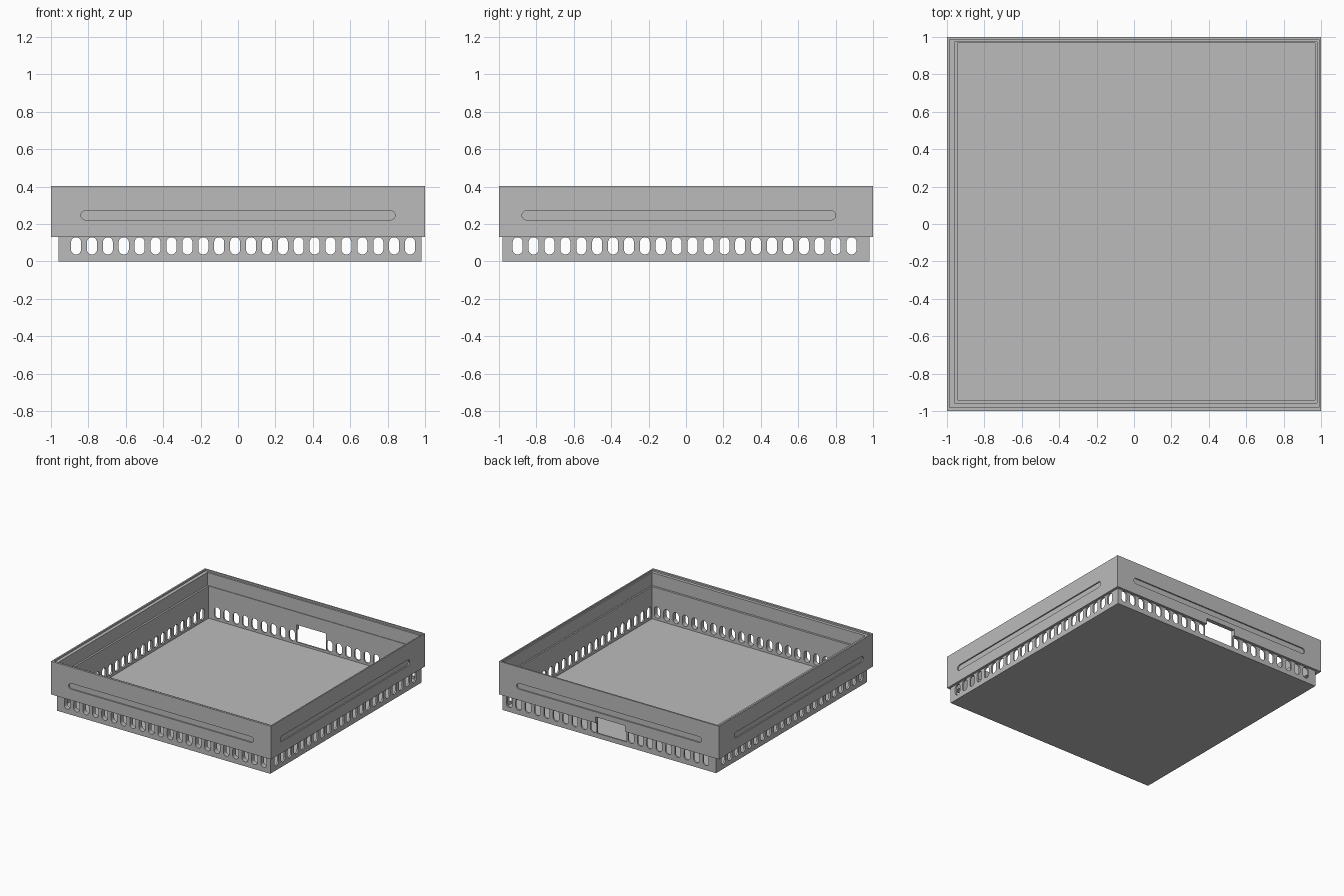
import bpy, bmesh, math
from mathutils import Vector

old = bpy.data.objects.get("Cube")
if old:
    bpy.data.objects.remove(old, do_unlink=True)

grey = bpy.data.materials.new("plain grey")
grey.use_nodes = True
grey.diffuse_color = (0.5, 0.5, 0.5, 1)
grey.node_tree.nodes["Principled BSDF"].inputs["Base Color"].default_value = (0.5, 0.5, 0.5, 1)


def finish(bm, name):
    bmesh.ops.recalc_face_normals(bm, faces=bm.faces[:])
    mesh = bpy.data.meshes.new(name)
    bm.to_mesh(mesh)
    bm.free()
    mesh.materials.append(grey)
    ob = bpy.data.objects.new(name, mesh)
    bpy.context.collection.objects.link(ob)
    return ob


def box(name, x, y, z):
    """Box between the given (low, high) limits."""
    bm = bmesh.new()
    bmesh.ops.create_cube(bm, size=1)
    for v in bm.verts:
        v.co = Vector([(lo + hi) / 2 + c * (hi - lo)
                       for c, (lo, hi) in zip(v.co, (x, y, z))])
    return finish(bm, name)


def rounded_bar(bm, along_x, u, z, depth):
    """Rounded slot outline over u and z, extruded through depth."""
    hu, hz = (u[1] - u[0]) / 2, (z[1] - z[0]) / 2
    r = min(hu, hz)
    outline = []
    for i in range(24):
        a = math.tau * (i + 0.5) / 24
        c, s = math.cos(a), math.sin(a)
        outline.append((sum(u) / 2 + r * c + math.copysign(hu - r, c),
                        sum(z) / 2 + r * s + math.copysign(hz - r, s)))
    rings = [[bm.verts.new((p, d, q) if along_x else (d, p, q)) for p, q in outline]
             for d in depth]
    bm.faces.new(rings[0])
    bm.faces.new(rings[1][::-1])
    for i in range(24):
        j = (i + 1) % 24
        bm.faces.new((rings[0][i], rings[0][j], rings[1][j], rings[1][i]))


def combine(target, other, operation):
    """Apply a boolean and drop the helper."""
    other.hide_render = True
    mod = target.modifiers.new("shape", "BOOLEAN")
    mod.operation, mod.solver, mod.object = operation, "EXACT", other
    bpy.context.view_layer.objects.active = target
    bpy.ops.object.modifier_apply(modifier=mod.name)
    bpy.data.objects.remove(other, do_unlink=True)


# Lower tray joined with the wider upper band
tray = box("open_tray", (-0.96, 0.98), (-0.98, 0.98), (0, 0.2))
combine(tray, box("upper_band", (-1, 1), (-1, 1), (0.131, 0.403)), "UNION")

# Stepped interior: main well, inner ledge, rim step
for name, x, y, floor in (
        ("well", (-0.945, 0.967), (-0.94, 0.967), 0.02),
        ("ledge", (-0.96, 0.979), (-0.957, 0.972), 0.285),
        ("rim", (-0.987, 0.989), (-0.982, 0.987), 0.39)):
    combine(tray, box(name, x, y, (floor, 0.5)), "DIFFERENCE")

# Rows of vent slots through opposite walls
for along_x, first, last in ((True, -0.866, 0.92), (False, -0.9, 0.885)):
    bm = bmesh.new()
    for i in range(22):
        c = first + (last - first) * i / 21
        rounded_bar(bm, along_x, (c - 0.027, c + 0.027), (0.037, 0.129), (-1.2, 1.2))
    combine(tray, finish(bm, "vent_slots"), "DIFFERENCE")

# Shallow long grooves on the four outer faces
bm = bmesh.new()
for side in (-1, 1):
    depth = (side * 0.99, side * 1.1)
    rounded_bar(bm, True, (-0.84, 0.84), (0.222, 0.27), depth)
    rounded_bar(bm, False, (-0.877, 0.8), (0.222, 0.27), depth)
combine(tray, finish(bm, "grooves"), "DIFFERENCE")

# Rectangular port in the back wall
combine(tray, box("port", (-0.147, 0.122), (0.9, 1.2), (0.038, 0.18)), "DIFFERENCE")
